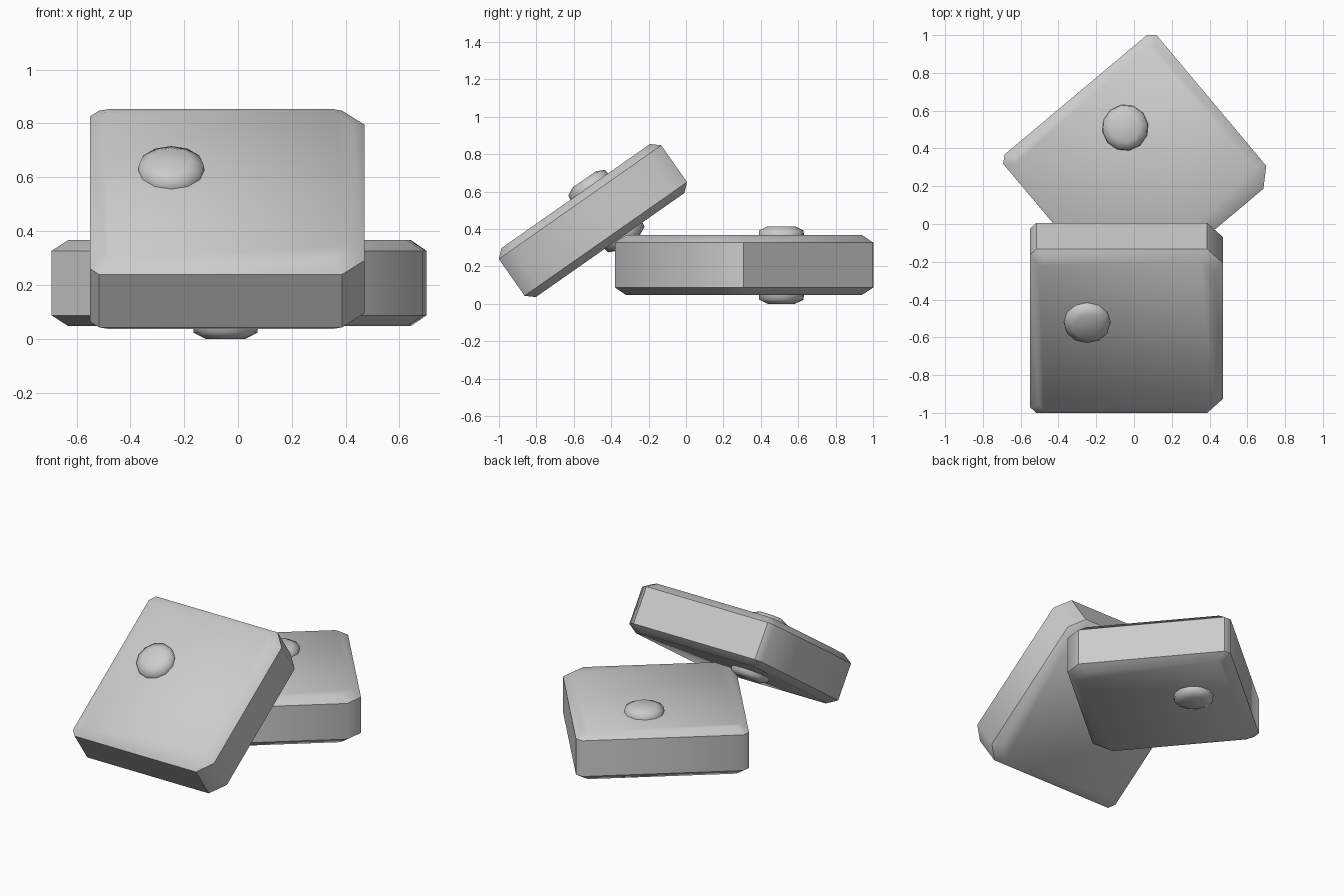
import bpy
import bmesh
import math
from mathutils import Matrix

if "Cube" in bpy.data.objects:
    bpy.data.objects.remove(bpy.data.objects["Cube"], do_unlink=True)

# One plain grey for everything
grey = bpy.data.materials.new("light_grey")
grey.use_nodes = True
grey.diffuse_color = (0.6, 0.6, 0.6, 1)
grey.node_tree.nodes["Principled BSDF"].inputs["Base Color"].default_value = (0.6, 0.6, 0.6, 1)


def loft(name, rings, matrix, smooth_angle):
    """Skin a stack of matching rings, cap both ends and place the object."""
    bm = bmesh.new()
    rows = [[bm.verts.new(p) for p in ring] for ring in rings]
    n = len(rows[0])
    for low, high in zip(rows, rows[1:]):
        for i in range(n):
            j = (i + 1) % n
            bm.faces.new((low[i], low[j], high[j], high[i]))
    bm.faces.new(rows[0][::-1])
    bm.faces.new(rows[-1])
    mesh = bpy.data.meshes.new(name)
    bm.to_mesh(mesh)
    bm.free()
    mesh.materials.append(grey)
    obj = bpy.data.objects.new(name, mesh)
    bpy.context.collection.objects.link(obj)
    obj.matrix_world = matrix
    bpy.ops.object.select_all(action="DESELECT")
    obj.select_set(True)
    bpy.context.view_layer.objects.active = obj
    bpy.ops.object.shade_smooth_by_angle(angle=math.radians(smooth_angle))
    return obj


# Slab outline: small corner cuts on one side, larger ones on the other
HALF_X, HALF_Y = 0.51, 0.53
half_outline = [(HALF_X, HALF_Y - 0.09), (HALF_X - 0.083, HALF_Y),
                (0.033 - HALF_X, HALF_Y), (-HALF_X, HALF_Y - 0.037)]
outline = half_outline + [(x, -y) for x, y in reversed(half_outline)]


def slab_ring(z, inset):
    sx, sy = 1 - inset / HALF_X, 1 - inset / HALF_Y
    return [(x * sx, y * sy, z) for x, y in outline]


def stud_ring(radius, z, sides=12):
    return [(radius * math.cos(math.tau * i / sides) - 0.208,
             radius * math.sin(math.tau * i / sides) + 0.088, z)
            for i in range(sides)]


def build_block(prefix, matrix):
    # Bevelled slab
    slab = [slab_ring(z, inset) for z, inset in
            ((-0.16, 0.045), (-0.12, 0), (0.12, 0), (0.16, 0.045))]
    loft(prefix + "_slab", slab, matrix, 45)
    # Domed stud passing through both faces
    dome = [(0.124, 0.15), (0.12, 0.185), (0.075, 0.207)]
    profile = [(r, -z) for r, z in reversed(dome)] + dome
    loft(prefix + "_stud", [stud_ring(r, z) for r, z in profile], matrix, 180)


# Flat block at the back, tilted block leaning on it at the front
build_block("back", Matrix.Translation((0.02, 0.294, 0.207))
            @ Matrix.Rotation(math.radians(-50), 4, "Z"))
build_block("front", Matrix.Translation((-0.04, -0.4975, 0.445))
            @ Matrix.Rotation(math.radians(35), 4, "X"))
